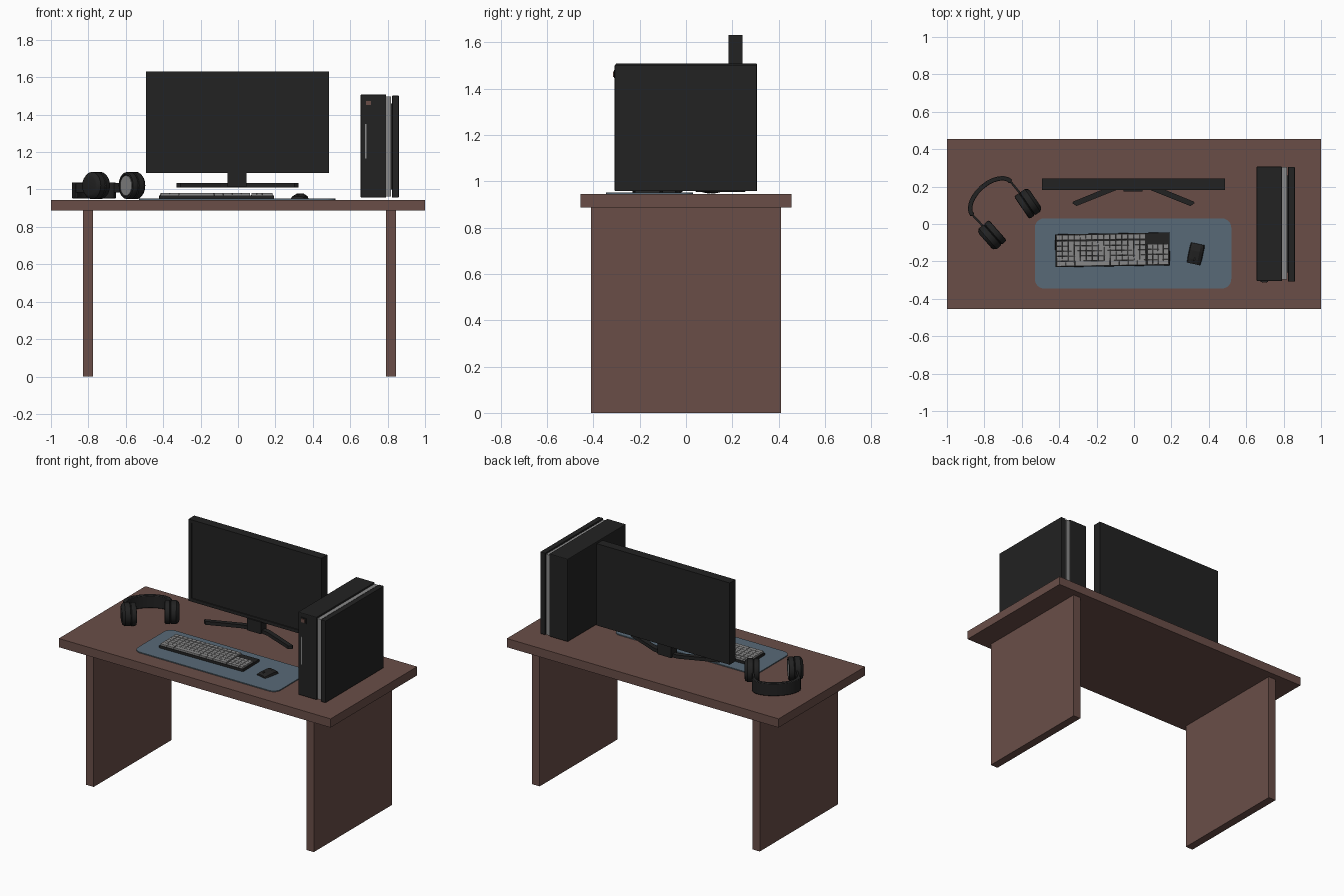
import bpy, bmesh, math
from mathutils import Matrix, Vector

if "Cube" in bpy.data.objects:
    bpy.data.objects.remove(bpy.data.objects["Cube"])


def material(name, rgb):
    m = bpy.data.materials.new(name)
    m.diffuse_color = (*rgb, 1)
    m.use_nodes = True
    m.node_tree.nodes["Principled BSDF"].inputs["Base Color"].default_value = m.diffuse_color
    return m


WOOD = material("brown wood", (0.144, 0.076, 0.064))
BLACK = material("black plastic", (0.016, 0.016, 0.016))
SILVER = material("silver grey", (0.25, 0.25, 0.25))
BLUE = material("slate blue cloth", (0.098, 0.144, 0.185))


def finish(name, bm, mat, matrix=Matrix(), bevel=0, smooth=False):
    bmesh.ops.recalc_face_normals(bm, faces=bm.faces)
    me = bpy.data.meshes.new(name)
    bm.to_mesh(me)
    bm.free()
    me.materials.append(mat)
    ob = bpy.data.objects.new(name, me)
    bpy.context.collection.objects.link(ob)
    ob.matrix_world = matrix
    if bevel:
        b = ob.modifiers.new("bevel", 'BEVEL')
        b.width, b.segments = bevel, 2
    if smooth:
        bpy.ops.object.select_all(action='DESELECT')
        ob.select_set(True)
        bpy.context.view_layer.objects.active = ob
        bpy.ops.object.shade_smooth_by_angle(angle=math.radians(35))
    return ob


def add_box(bm, x, y, z, taper=1.0):
    """Box from (min, max) ranges; taper shrinks the top."""
    cx, cy = sum(x) / 2, sum(y) / 2
    vs = bmesh.ops.create_cube(bm, size=1)["verts"]
    for v in vs:
        k = taper if v.co.z > 0 else 1
        v.co = (cx + v.co.x * (x[1] - x[0]) * k, cy + v.co.y * (y[1] - y[0]) * k,
                z[1] if v.co.z > 0 else z[0])


def box(name, x, y, z, mat, matrix=Matrix(), bevel=0):
    bm = bmesh.new()
    add_box(bm, x, y, z)
    return finish(name, bm, mat, matrix, bevel)


def prism(name, pts, z0, z1, mat, matrix=Matrix(), bevel=0, smooth=False):
    """Extrude a flat xy outline from z0 to z1."""
    bm = bmesh.new()
    f = bm.faces.new([bm.verts.new((p[0], p[1], z0)) for p in pts])
    r = bmesh.ops.extrude_face_region(bm, geom=[f])
    for v in r["geom"]:
        if isinstance(v, bmesh.types.BMVert):
            v.co.z = z1
    return finish(name, bm, mat, matrix, bevel, smooth)


def place(x, y, z, deg=0):
    return Matrix.Translation((x, y, z)) @ Matrix.Rotation(math.radians(deg), 4, 'Z')


# desk
box("desk_top", (-1, 1), (-.455, .455), (.887, .945), WOOD)
box("left_desk_leg", (-.83, -.775), (-.41, .41), (0, .887), WOOD)
box("right_desk_leg", (.79, .845), (-.41, .41), (0, .887), WOOD)

# desk mat with rounded corners
r, outline = .05, []
for i, (cx, cy) in enumerate([(.47, -.02), (-.48, -.02), (-.48, -.295), (.47, -.295)]):
    for j in range(7):
        a = math.radians(90 * i + 15 * j)
        outline.append((cx + r * math.cos(a), cy + r * math.sin(a)))
prism("desk_mat", outline, .944, .951, BLUE)

# monitor: panel with a shallow recessed screen
bm = bmesh.new()
add_box(bm, (-.492, .487), (.183, .243), (1.088, 1.632))
front = min(bm.faces, key=lambda f: f.calc_center_median().y)
bmesh.ops.inset_region(bm, faces=[front], thickness=.03)
bmesh.ops.inset_region(bm, faces=[front], thickness=.002, depth=-.004)
finish("monitor_panel", bm, BLACK)
box("monitor_neck", (-.055, .045), (.175, .235), (1.012, 1.092), BLACK)
for side, name in ((-1, "left"), (1, "right")):
    foot = [(0, .225), (0, .195), (.09, .182), (.305, .096), (.327, .112), (.322, .12), (.09, .215)]
    prism(name + "_monitor_foot", [(-.003 + side * x, y) for x, y in foot], 1.011, 1.034, BLACK)

# keyboard
kb = place(-.115, -.138, 0, .95)
box("keyboard_base", (-.306, .306), (-.088, .088), (.951, .969), BLACK, kb, .003)
bm = bmesh.new()


def key_grid(x0, x1, y0, y1, cols, rows):
    w, h = (x1 - x0) / cols, (y1 - y0) / rows
    for i in range(cols):
        for j in range(rows):
            add_box(bm, (x0 + i * w, x0 + (i + 1) * w), (y0 + j * h, y0 + (j + 1) * h), (.967, .98), .92)


def space_row(x0, x1, y0, y1):
    for a, b in ((0, .1), (.1, .2), (.2, .6), (.6, .7), (.7, .8), (.8, .9), (.9, 1)):
        w = x1 - x0
        add_box(bm, (x0 + a * w, x0 + b * w), (y0, y1), (.967, .98), .95)


space_row(-.3, .178, -.084, -.057)
key_grid(-.3, .178, -.057, .051, 15, 4)
key_grid(-.3, .178, .055, .084, 15, 1)
key_grid(.186, .3, -.084, .028, 4, 4)
finish("keyboard_keys", bm, SILVER, kb)

# mouse: arched section, lower towards the front
arch = [(-.039, 0), (-.035, .015), (-.018, .026), (.018, .026), (.035, .015), (.039, 0)]
bm = bmesh.new()
rings = [[bm.verts.new((x * kx, y, z * kz)) for x, z in arch]
         for y, kx, kz in ((-.055, .92, .45), (-.03, 1, .8), (.015, 1, 1.05), (.04, 1, .85), (.055, .92, .4))]
for a, b in zip(rings, rings[1:]):
    for i in range(6):
        bm.faces.new((a[i], a[(i + 1) % 6], b[(i + 1) % 6], b[i]))
bm.faces.new(rings[0])
bm.faces.new(rings[-1])
mouse = place(.33, -.16, .951, -12)
finish("mouse_body", bm, BLACK, mouse)
bm = bmesh.new()
bmesh.ops.create_cone(bm, cap_ends=True, segments=12, radius1=.009, radius2=.009, depth=.007,
                      matrix=Matrix.Translation((0, -.03, .017)) @ Matrix.Rotation(math.pi / 2, 4, 'Y'))
finish("mouse_wheel", bm, BLACK, mouse)

# computer tower: case, silver spacer, side panel, front controls
box("tower_case", (.655, .792), (-.305, .307), (.957, 1.508), BLACK, bevel=.005)
box("tower_spacer", (.79, .818), (-.297, .305), (.962, 1.497), SILVER)
box("tower_side_panel", (.824, .86), (-.308, .305), (.957, 1.502), BLACK, bevel=.003)
box("tower_panel_mount", (.815, .827), (-.26, .26), (1.0, 1.46), BLACK)
box("tower_button_rim", (.677, .717), (-.31, -.3), (1.445, 1.48), BLACK)
box("tower_power_button", (.684, .71), (-.315, -.3), (1.451, 1.474), WOOD)
box("tower_disc_slot", (.68, .686), (-.308, -.3), (1.165, 1.35), SILVER)

# headphones, lying on the desk; local x runs from cup to cup
head = place(-.663, .025, 0, 41.3)


def ribbon(pts, t):
    """Outline of a path with thickness t."""
    left, right = [], []
    for i, p in enumerate(pts):
        d = (Vector(pts[min(i + 1, len(pts) - 1)]) - Vector(pts[max(i - 1, 0)])).normalized()
        n = Vector((-d.y, d.x)) * t / 2
        left.append(Vector(p) + n)
        right.append(Vector(p) - n)
    return left + right[::-1]


arc = []
for i in range(13):
    a = math.radians(180 - 15 * i)
    arc.append((.137 * math.cos(a), .148 + .08 * math.sin(a)))
prism("headband", ribbon(arc, .024), .953, 1.037, BLACK, head, .004, True)


def lathe_part(name, mat, matrix, profile, seg=20):
    """Stack rings along x; profile is (x, radius)."""
    bm = bmesh.new()
    rs = [[bm.verts.new((x, rad * math.cos(2 * math.pi * k / seg), rad * math.sin(2 * math.pi * k / seg)))
           for k in range(seg)] for x, rad in profile]
    for a, b in zip(rs, rs[1:]):
        for k in range(seg):
            bm.faces.new((a[k], a[(k + 1) % seg], b[(k + 1) % seg], b[k]))
    bm.faces.new(rs[0])
    bm.faces.new(rs[-1])
    finish(name, bm, mat, matrix, smooth=True)


for side, turn, name in ((1, -7, "right"), (-1, 180, "left")):
    prism(name + "_headphone_arm", ribbon([(side * .136, .175), (side * .132, .05)], .011),
          .985, 1.035, BLACK, head)
    cup = head @ place(side * .13, 0, 1.021, turn)
    lathe_part(name + "_ear_cup", BLACK, cup,
               [(-.008, .066), (-.004, .073), (.028, .073), (.042, .062), (.046, .05)])
    lathe_part(name + "_ear_cushion", BLACK, cup,
               [(-.036, .054), (-.043, .06), (-.041, .069), (-.034, .073), (-.012, .073), (-.006, .066)])
    lathe_part(name + "_ear_lining", SILVER, cup, [(-.041, .054), (-.03, .054)])
